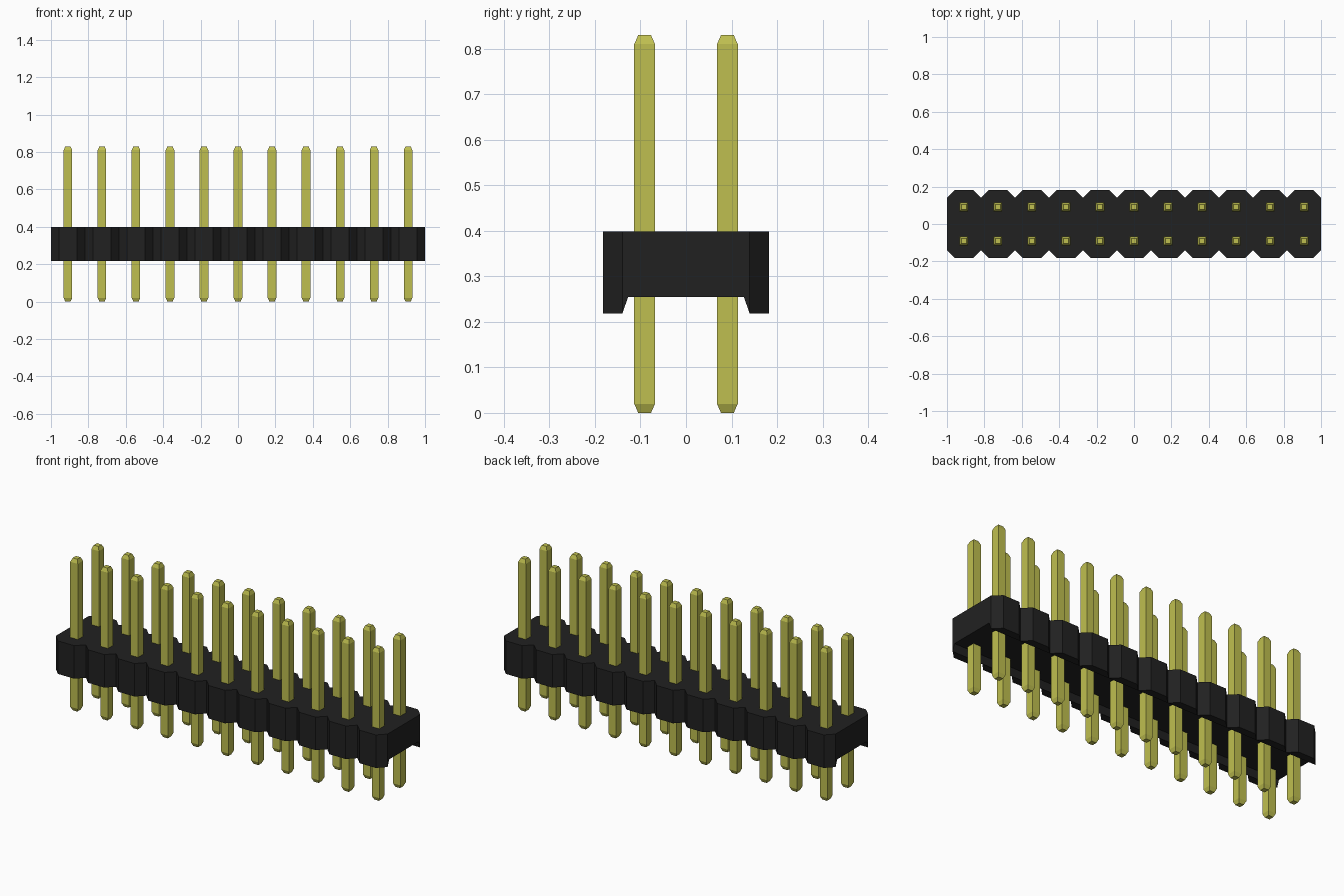
import bpy
import bmesh

cube = bpy.data.objects.get("Cube")
if cube:
    bpy.data.objects.remove(cube, do_unlink=True)

COLUMNS = 11
PITCH = 2 / COLUMNS
CHAMFER = 0.042


def make_material(name, color):
    mat = bpy.data.materials.new(name)
    mat.use_nodes = True
    mat.diffuse_color = color
    mat.node_tree.nodes["Principled BSDF"].inputs["Base Color"].default_value = color
    return mat


def loft(name, sections, mat):
    """Join equal-length rings of points with quads and cap both ends."""
    bm = bmesh.new()
    rings = [[bm.verts.new(p) for p in ring] for ring in sections]
    for a, b in zip(rings, rings[1:]):
        for i in range(len(a)):
            j = (i + 1) % len(a)
            bm.faces.new((a[i], a[j], b[j], b[i]))
    bm.faces.new(rings[0])
    bm.faces.new(rings[-1])
    bmesh.ops.remove_doubles(bm, verts=bm.verts, dist=0.0001)
    bmesh.ops.recalc_face_normals(bm, faces=bm.faces)
    mesh = bpy.data.meshes.new(name)
    bm.to_mesh(mesh)
    bm.free()
    mesh.materials.append(mat)
    return mesh


def place(name, mesh, location=(0, 0, 0)):
    obj = bpy.data.objects.new(name, mesh)
    obj.location = location
    bpy.context.collection.objects.link(obj)


black = make_material("black plastic", (0.0155, 0.0155, 0.0155, 1))
gold = make_material("gold metal", (0.52, 0.52, 0.08, 1))


# Housing: scalloped long sides, with a channel along the underside
def housing_section(x, w):
    half = [(w, 0.398), (w, 0.218), (0.14, 0.218), (0.127, 0.255)]
    mirrored = [(-y, z) for y, z in reversed(half)]
    return [(x, y, z) for y, z in half + mirrored]


sections = [housing_section(-1, 0.14)]
for col in range(COLUMNS):
    left = -1 + col * PITCH
    right = left + PITCH
    sections.append(housing_section(left + CHAMFER, 0.182))
    sections.append(housing_section(right - CHAMFER, 0.182))
    sections.append(housing_section(right, 0.14))
place("housing", loft("housing", sections, black))


# Pins: square posts with bevelled tips, in two rows
def square(r, z):
    return [(-r, -r, z), (r, -r, z), (r, r, z), (-r, r, z)]


pin = loft("pin", [square(0.014, 0), square(0.0228, 0.02),
                   square(0.0228, 0.81), square(0.014, 0.83)], gold)
for row, side in (("front", -1), ("back", 1)):
    for col in range(COLUMNS):
        x = (col - (COLUMNS - 1) / 2) * PITCH
        place(f"{row}_pin_{col + 1}", pin, (x, side * PITCH / 2, 0))
